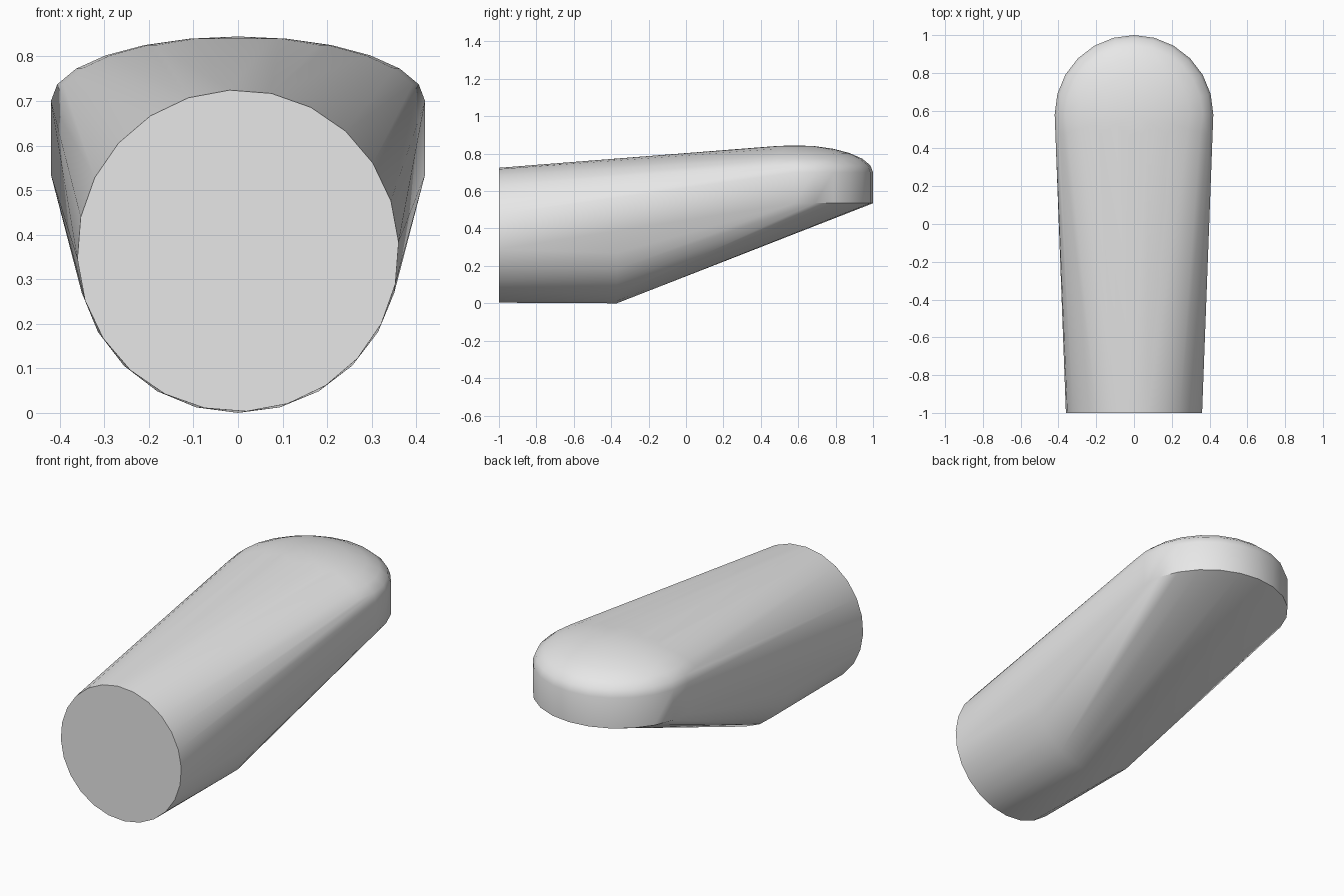
import bpy, bmesh
from math import sin, cos, pi, radians

cube = bpy.data.objects.get("Cube")
if cube:
    bpy.data.objects.remove(cube, do_unlink=True)

SIDES = 24


def barrel_ring(bm, y, radius, centre_z, turn):
    """Upright circle facing along y."""
    for i in range(SIDES):
        a = 2 * pi * i / SIDES + turn
        bm.verts.new((radius * sin(a), y, centre_z + radius * cos(a)))


def pad_ring(bm, radius, z):
    """Level circle around the centre of the rounded tip."""
    for i in range(SIDES):
        a = 2 * pi * i / SIDES
        bm.verts.new((radius * cos(a), 0.58 + radius * sin(a), z))


bm = bmesh.new()

# Round barrel, from the flat front end to the elbow underneath
barrel_ring(bm, -1.0, 0.361, 0.364, radians(-3))
barrel_ring(bm, -0.37, 0.363, 0.363, 0)

# Rounded tip: upright rim below a flattened dome
pad_ring(bm, 0.42, 0.535)
for step in range(6):
    a = pi / 2 * step / 6
    pad_ring(bm, 0.42 * cos(a), 0.70 + 0.145 * sin(a))
bm.verts.new((0, 0.58, 0.845))

# Stretch one skin over the sections and drop what ends up inside
hull = bmesh.ops.convex_hull(bm, input=bm.verts[:])
inside = {g for g in hull["geom_interior"] + hull["geom_unused"]
          if isinstance(g, bmesh.types.BMVert)}
bmesh.ops.delete(bm, geom=list(inside), context='VERTS')
bmesh.ops.dissolve_limit(bm, angle_limit=radians(0.3),
                         verts=bm.verts[:], edges=bm.edges[:])
bmesh.ops.recalc_face_normals(bm, faces=bm.faces[:])

mesh = bpy.data.meshes.new("rounded_handle")
bm.to_mesh(mesh)
bm.free()
handle = bpy.data.objects.new("rounded_handle", mesh)
bpy.context.collection.objects.link(handle)

# Plain grey material
grey = bpy.data.materials.new("light grey")
grey.use_nodes = True
grey.diffuse_color = (0.8, 0.8, 0.8, 1)
grey.node_tree.nodes["Principled BSDF"].inputs["Base Color"].default_value = (0.8, 0.8, 0.8, 1)
mesh.materials.append(grey)

# Smooth sides, crisp front cap and rim
bpy.ops.object.select_all(action='DESELECT')
handle.select_set(True)
bpy.context.view_layer.objects.active = handle
bpy.ops.object.shade_smooth_by_angle(angle=radians(35))
